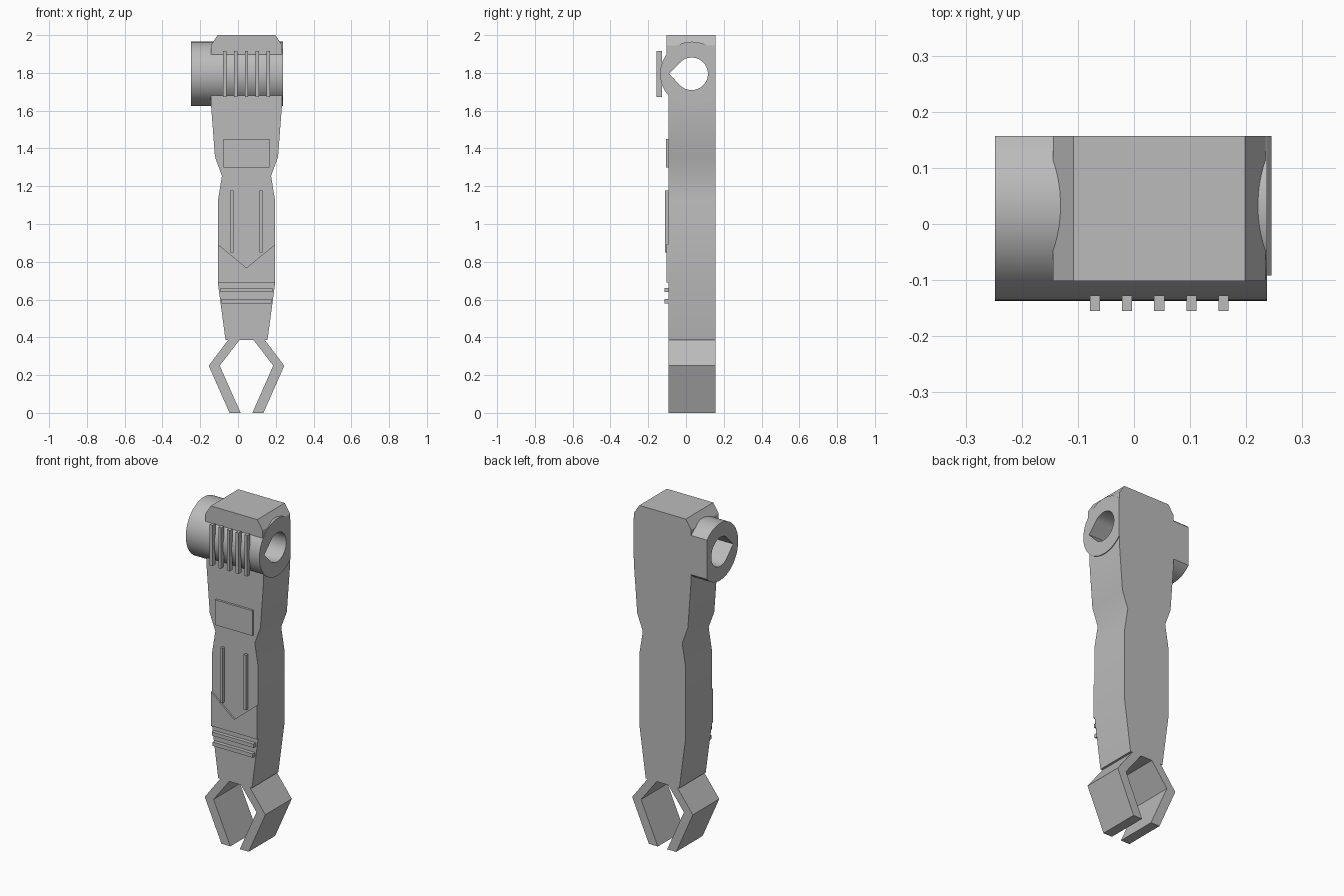
import bpy, bmesh, math

cube = bpy.data.objects.get("Cube")
if cube:
    bpy.data.objects.remove(cube, do_unlink=True)

grey = bpy.data.materials.new("light_grey")
grey.use_nodes = True
grey.diffuse_color = (0.5, 0.5, 0.5, 1)
grey.node_tree.nodes["Principled BSDF"].inputs["Base Color"].default_value = (0.5, 0.5, 0.5, 1)

CX = 0.045            # centre line of the arm
FRONT, BACK = -0.092, 0.157


def prism(name, points, start, end, axis="y"):
    """Extrude a 2D outline (x,z along y, or y,z along x)."""
    bm = bmesh.new()

    def place(p, d):
        return (p[0], d, p[1]) if axis == "y" else (d, p[0], p[1])
    a = [bm.verts.new(place(p, start)) for p in points]
    b = [bm.verts.new(place(p, end)) for p in points]
    bm.faces.new(a)
    bm.faces.new(b[::-1])
    n = len(points)
    for i in range(n):
        j = (i + 1) % n
        bm.faces.new((a[i], b[i], b[j], a[j]))
    bmesh.ops.recalc_face_normals(bm, faces=bm.faces)
    mesh = bpy.data.meshes.new(name)
    bm.to_mesh(mesh)
    bm.free()
    mesh.materials.append(grey)
    ob = bpy.data.objects.new(name, mesh)
    bpy.context.collection.objects.link(ob)
    return ob


def symmetric(half):
    """Mirror (half width, z) pairs about the arm's centre line."""
    return [(CX + w, z) for w, z in half] + [(CX - w, z) for w, z in reversed(half)]


def box(name, x0, x1, z0, z1, y0, y1=FRONT):
    return prism(name, [(x0, z0), (x1, z0), (x1, z1), (x0, z1)], y0, y1)


def arc(cy, cz, r, a0, a1, n=64):
    return [(cy + r * math.cos(a0 + (a1 - a0) * i / n),
             cz + r * math.sin(a0 + (a1 - a0) * i / n)) for i in range(n + 1)]


# Arm body and raised head cap
body = prism("arm_body", symmetric([
    (0.153, 2.0), (0.189, 1.945), (0.187, 1.62), (0.167, 1.355),
    (0.13, 1.255), (0.152, 1.12), (0.152, 0.69), (0.111, 0.385)]), FRONT, BACK)
prism("head_cap", symmetric([(0.153, 2.0), (0.189, 1.945), (0.189, 1.895)]), -0.102, FRONT)

# Cross tube, flattened at the back
TY, TZ, R = 0.033, 1.795, 0.17
flat = math.acos((BACK - 0.0005 - TY) / R)
tube = prism("cross_tube", arc(TY, TZ, R, flat, 2 * math.pi - flat), -0.248, 0.237, "x")

# Teardrop bore through tube and body
HY, HR, TIP = 0.03, 0.086, -0.09
t = math.acos(HR / (HY - TIP))
bore = prism("bore_cutter", arc(HY, TZ, HR, t - math.pi, math.pi - t, 48) + [(TIP, TZ)],
             -0.5, 0.5, "x")
for ob in (body, tube):
    mod = ob.modifiers.new("bore", "BOOLEAN")
    mod.operation = "DIFFERENCE"
    mod.solver = "EXACT"
    mod.object = bore
    bpy.context.view_layer.objects.active = ob
    bpy.ops.object.modifier_apply(modifier=mod.name)
bpy.data.objects.remove(bore, do_unlink=True)

# Grip ribs standing on the tube
for i in range(5):
    x = CX + (i - 2) * 0.0573
    box(f"tube_rib_{i + 1}", x - 0.009, x + 0.009, 1.673, 1.917, -0.155, -0.127)

# Raised panel, long bars, chevron plate and cross bands on the front
box("front_panel", CX - 0.123, CX + 0.123, 1.30, 1.45, -0.105)
for side, name in ((-1, "right"), (1, "left")):
    x = CX + side * 0.077
    box(f"long_bar_{name}", x - 0.008, x + 0.008, 0.85, 1.177, -0.11)
prism("chevron_plate", [(CX - 0.152, 0.69), (CX + 0.152, 0.69), (CX + 0.152, 0.893),
                        (CX, 0.768), (CX - 0.152, 0.893)], -0.102, FRONT)
box("upper_band", CX - 0.137, CX + 0.137, 0.64, 0.662, -0.114)
box("lower_band", CX - 0.132, CX + 0.132, 0.58, 0.603, -0.114)

# Claw jaws
jaw = [(0.097, 0.386), (0.2, 0.25), (0.09, 0), (0.031, 0), (0.1415, 0.25), (0.037, 0.386)]
for side, name in ((-1, "right"), (1, "left")):
    prism(f"claw_jaw_{name}", [(CX + side * w, z) for w, z in jaw], FRONT, BACK)

# Soft shading on the body sides and tube
bpy.ops.object.select_all(action="DESELECT")
for ob in (body, tube):
    ob.select_set(True)
bpy.context.view_layer.objects.active = body
bpy.ops.object.shade_smooth_by_angle()
